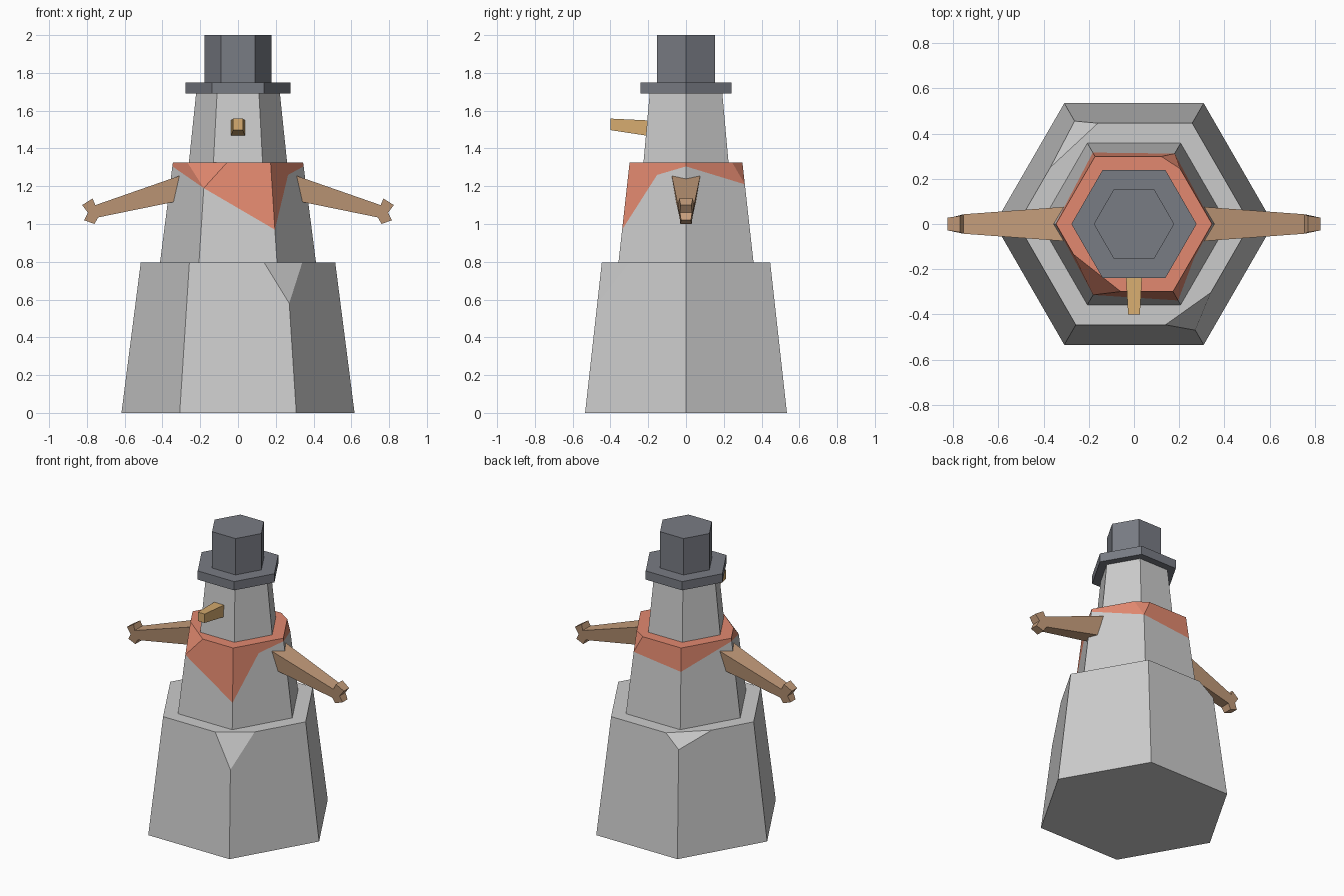
import bpy, bmesh
from math import cos, sin, radians

if "Cube" in bpy.data.objects:
    bpy.data.objects.remove(bpy.data.objects["Cube"])


def material(name, rgb):
    m = bpy.data.materials.new(name)
    m.diffuse_color = (*rgb, 1)
    m.use_nodes = True
    m.node_tree.nodes["Principled BSDF"].inputs["Base Color"].default_value = m.diffuse_color
    return m


WOOD = material("wood", (0.56, 0.34, 0.20))
CLOTH = material("red_cloth", (0.76, 0.25, 0.16))
CARROT = material("orange", (0.67, 0.41, 0.16))
FELT = material("dark_felt", (0.19, 0.20, 0.23))


def build(name, verts, faces, mat=None, closed=False):
    mesh = bpy.data.meshes.new(name)
    mesh.from_pydata(verts, [], faces)
    bm = bmesh.new()
    bm.from_mesh(mesh)
    bmesh.ops.remove_doubles(bm, verts=bm.verts, dist=1e-5)
    if closed:
        bmesh.ops.recalc_face_normals(bm, faces=bm.faces)
    bm.to_mesh(mesh)
    bm.free()
    if mat:
        mesh.materials.append(mat)
    obj = bpy.data.objects.new(name, mesh)
    bpy.context.collection.objects.link(obj)
    return obj


# Tapered six-sided tier. Ring points are (u, z): u counts corners round the hexagon.
# chips = {corner: (low z, u before, u after)}
def tier(name, z0, r0, z1, r1, lower=None, upper=None, chips={}, top=True, bottom=False, mat=None):
    lower = lower or [(k, z0) for k in range(6)]
    if not upper:
        upper = []
        for k in range(6):
            if k in chips:
                zc, before, after = chips[k]
                upper += [(before, z1), (k, zc), (after, z1)]
            else:
                upper.append((k, z1))

    def point(u, z):
        r = r0 + (r1 - r0) * (z - z0) / (z1 - z0)
        k, t = int(u), u - int(u)
        a, b = radians(60 * k), radians(60 * k + 60)
        return (r * (cos(a) * (1 - t) + cos(b) * t), r * (sin(a) * (1 - t) + sin(b) * t), z)

    def side(ring, k):
        wrapped = ring + [(u + 6, z) for u, z in ring]
        return [p for p in wrapped if k <= p[0] <= k + 1]

    polys = [list(dict.fromkeys(side(lower, k) + side(upper, k)[::-1])) for k in range(6)]
    polys += [[(k, zc), (after, z1), (before, z1)] for k, (zc, before, after) in chips.items()]
    if top:
        polys.append([p for p in upper if p[1] == z1])
    if bottom:
        polys.append(lower[::-1])
    verts, faces = [], []
    for poly in polys:
        faces.append(range(len(verts), len(verts) + len(poly)))
        verts += [point(u, z) for u, z in poly]
    return build(name, verts, [list(f) for f in faces], mat)


# Lower body with two chipped corners
tier("lower_body", 0, 0.617, 0.795, 0.515, bottom=True,
     chips={2: (0.71, 1.81, 2.44), 5: (0.58, 4.77, 5.32)})

# Middle body and the scarf that continues its surface, split along a jagged hem
hem = [(0, 1.305), (1, 1.21), (2, 1.17), (3, 1.305), (4, 1.19), (5, 0.97), (5.5, 1.26)]
middle = (0.795, 0.413, 1.325, 0.345)
tier("middle_body", *middle, upper=hem, top=False)
tier("scarf", *middle, lower=hem, mat=CLOTH,
     chips={1: (1.21, 0.82, 1.15), 4: (1.19, 3.45, 4.33)})

# Head and hat
tier("head", 1.325, 0.26, 1.69, 0.222, top=False)
tier("hat_brim", 1.69, 0.277, 1.75, 0.277, bottom=True, mat=FELT)
tier("hat_crown", 1.75, 0.178, 2.0, 0.178, mat=FELT)


# Solid from an outline mirrored to both sides of a plane: rows are (a, z, half width)
def slab(name, outline, place, mat):
    n = len(outline)
    verts = [place(a, z, s * h) for s in (-1, 1) for a, z, h in outline]
    faces = [list(range(n)), list(range(2 * n - 1, n - 1, -1))]
    faces += [[i, (i + 1) % n, n + (i + 1) % n, n + i] for i in range(n)]
    return build(name, verts, faces, mat, closed=True)


# Nose
slab("nose", [(-0.19, 1.548, 0.038), (-0.40, 1.558, 0.026), (-0.40, 1.497, 0.026), (-0.19, 1.465, 0.038)],
     lambda a, z, h: (h, a, z), CARROT)

# Arms ending in two stubby fingers
arm = [(0.29, 1.262, 0.077), (0.755, 1.10, 0.043), (0.77, 1.135, 0.036), (0.825, 1.10, 0.028),
       (0.795, 1.06, 0.032), (0.815, 1.02, 0.026), (0.76, 1.0, 0.03), (0.74, 1.035, 0.034),
       (0.29, 1.127, 0.055)]
for name, s in (("left_arm", -1), ("right_arm", 1)):
    slab(name, arm, lambda a, z, h: (s * a, h, z), WOOD)
